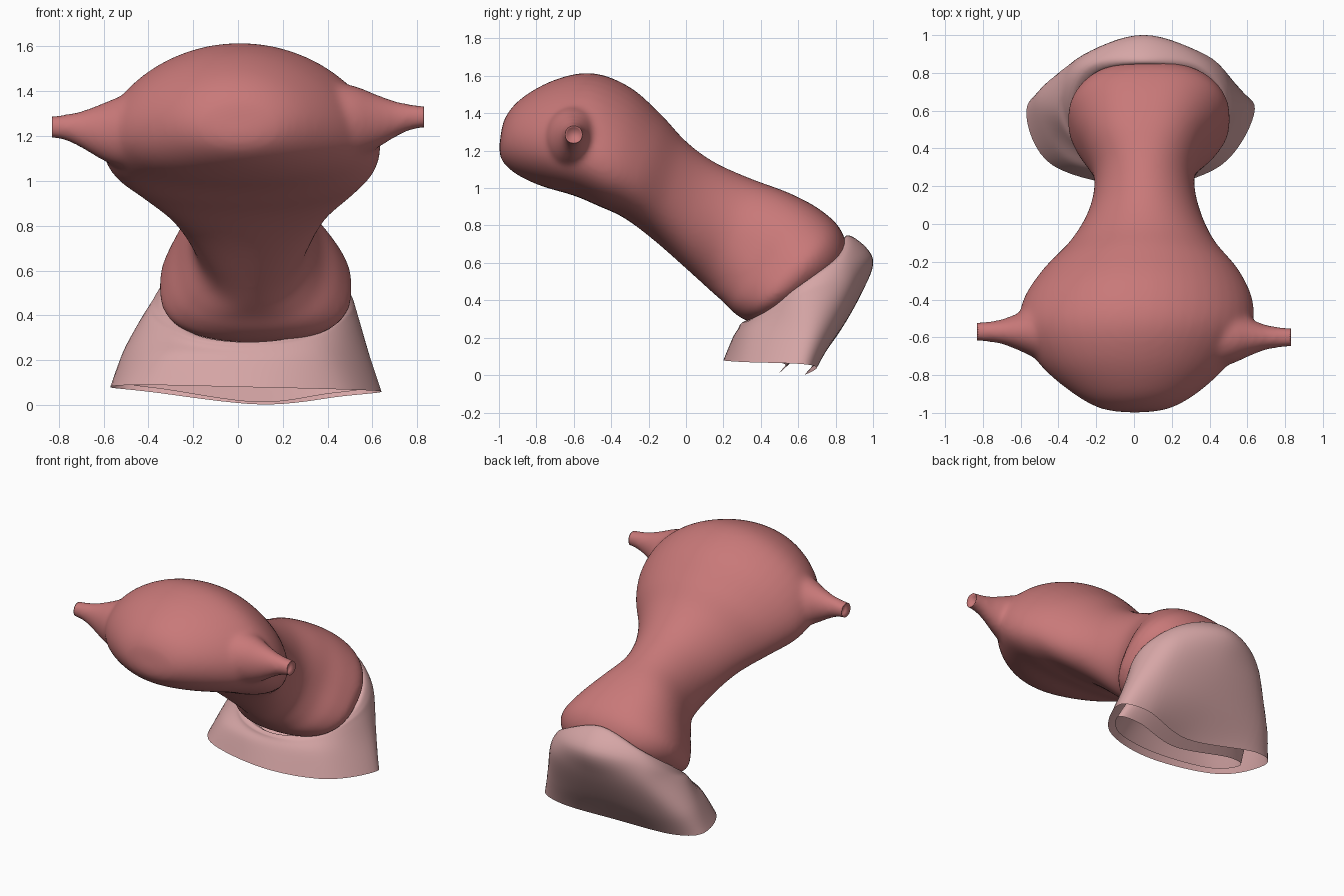
import bpy, bmesh, math
from mathutils import Vector as V

if "Cube" in bpy.data.objects:
    bpy.data.objects.remove(bpy.data.objects["Cube"])


def spline(pts, n, cyclic=False):
    """Catmull-Rom through a list of vectors, n steps per span."""
    m, out = len(pts), []
    get = (lambda i: pts[i % m]) if cyclic else (lambda i: pts[max(0, min(m - 1, i))])
    for i in range(m if cyclic else m - 1):
        a, b, c, d = (get(i + k) for k in (-1, 0, 1, 2))
        for s in range(n):
            t = s / n
            out.append(0.5 * (2 * b + (c - a) * t + (2 * a - 5 * b + 4 * c - d) * t * t
                              + (3 * b - a - 3 * c + d) * t ** 3))
    if not cyclic:
        out.append(pts[-1].copy())
    return out


def loft(bm, rings, n, caps):
    """Skin closed rings, smoothing along the length."""
    cols = [spline(list(c), n) for c in zip(*rings)]
    rows = [[bm.verts.new(p) for p in r] for r in zip(*cols)]
    k = len(rows[0])
    for a, b in zip(rows, rows[1:]):
        for i in range(k):
            j = (i + 1) % k
            bm.faces.new((a[i], a[j], b[j], b[i]))
    if caps:
        bm.faces.new(rows[0][::-1])
        bm.faces.new(rows[-1])
    bmesh.ops.recalc_face_normals(bm, faces=bm.faces[:])


def finish(bm, name, color):
    me = bpy.data.meshes.new(name)
    bm.to_mesh(me)
    bm.free()
    ob = bpy.data.objects.new(name, me)
    bpy.context.collection.objects.link(ob)
    mat = bpy.data.materials.new(name + "_material")
    mat.diffuse_color = (*color, 1)
    mat.use_nodes = True
    mat.node_tree.nodes["Principled BSDF"].inputs["Base Color"].default_value = mat.diffuse_color
    me.materials.append(mat)
    me.polygons.foreach_set("use_smooth", [True] * len(me.polygons))
    return ob


# Main body: upper (y,z), lower (y,z), x min, x max of each section
sections = [
    (-.995, 1.25, -1.0, 1.21, -.04, .05), (-.97, 1.37, -.98, 1.14, -.18, .19),
    (-.88, 1.48, -.90, 1.07, -.33, .34), (-.70, 1.58, -.77, 1.01, -.50, .50),
    (-.50, 1.615, -.60, .96, -.60, .62), (-.30, 1.54, -.47, .905, -.59, .63),
    (-.13, 1.39, -.33, .84, -.49, .56), (.00, 1.25, -.17, .72, -.34, .43),
    (.15, 1.14, .00, .57, -.24, .35), (.35, 1.05, .12, .46, -.21, .32),
    (.55, .975, .20, .39, -.26, .37), (.71, .89, .26, .33, -.32, .46),
    (.82, .79, .34, .285, -.35, .51), (.86, .67, .45, .285, -.28, .44),
    (.82, .56, .56, .33, -.15, .32), (.74, .46, .68, .40, .02, .12)]
# Sag lowers the widest point of a section
sag = [0, .05, .12, .2, .28, .32, .28, .18, .08, 0, .04, .08, .08, 0, 0, 0]
rings = []
for i, (ty, tz, by, bz, x0, x1) in enumerate(sections):
    top, bot = V(((x0 + x1) / 2, ty, tz)), V(((x0 + x1) / 2, by, bz))
    mid, up, w = (top + bot) / 2, (top - bot) / 2, V(((x1 - x0) / 2, 0, 0))
    p = .82 if i > 9 else 1       # the lower end is boxier
    ring = []
    for a in (math.tau * j / 48 for j in range(48)):
        c, s = (math.copysign(abs(f) ** p, f) for f in (math.cos(a), math.sin(a)))
        ring.append(mid + w * c + up * (s - sag[i] * math.cos(a) ** 2))
    rings.append(ring)
bm = bmesh.new()
loft(bm, rings, 5, True)

# Side horns: x, y radius, z radius, z shift; the two sides sit slightly differently
for side, y, z in ((-1, -.57, 1.24), (1, -.60, 1.285)):
    horn = []
    for x, ry, rz, dz in ((.40, .17, .17, -.01), (.52, .14, .16, -.02), (.61, .10, .125, -.02),
                          (.70, .066, .083, -.01), (.78, .054, .057, 0), (.90, .046, .044, 0)):
        horn.append([V((side * x, y + ry * math.cos(a), z + dz + rz * math.sin(a)))
                     for a in (math.tau * i / 24 for i in range(24))])
    loft(bm, horn, 4, True)
body = finish(bm, "organ_body", (.58, .19, .19))

# Blend the horns into the body
mod = body.modifiers.new("blend", 'REMESH')
mod.mode, mod.voxel_size, mod.use_smooth_shade = 'VOXEL', .016, True
mod = body.modifiers.new("soften", 'SMOOTH')
mod.factor, mod.iterations = .5, 14
dg = bpy.context.evaluated_depsgraph_get()
bm = bmesh.new()
bm.from_mesh(bpy.data.meshes.new_from_object(body.evaluated_get(dg)))
body.modifiers.clear()

# Cut the horn tips and give each a shallow recessed opening
for side in (-1, 1):
    cut = bmesh.ops.bisect_plane(bm, geom=bm.verts[:] + bm.edges[:] + bm.faces[:],
                                 plane_co=(side * .83, 0, 0), plane_no=(side, 0, 0),
                                 clear_outer=True)
    rim = [e for e in cut["geom_cut"] if isinstance(e, bmesh.types.BMEdge)]
    cap = bmesh.ops.holes_fill(bm, edges=rim, sides=0)["faces"]
    bmesh.ops.recalc_face_normals(bm, faces=bm.faces[:])
    bmesh.ops.inset_region(bm, faces=cap, thickness=.008)
    moved = {v for f in cap for v in f.verts}
    bmesh.ops.translate(bm, verts=list(moved), vec=(-side * .03, 0, 0))
bm.to_mesh(body.data)
bm.free()
body.data.polygons.foreach_set("use_smooth", [True] * len(body.data.polygons))

# Lower sleeve: eight points round each ring, starting at the front
outer = [
    [(.05, .20, .08), (.46, .31, .07), (.64, .61, .06), (.47, .70, .04),
     (.10, .635, .003), (-.40, .71, .06), (-.57, .60, .08), (-.43, .31, .09)],
    [(.05, .25, .20), (.40, .34, .22), (.58, .63, .24), (.46, .78, .22),
     (.06, .80, .20), (-.40, .78, .22), (-.51, .61, .24), (-.34, .33, .22)],
    [(.05, .28, .25), (.35, .36, .29), (.53, .62, .40), (.42, .87, .45),
     (.05, .94, .44), (-.31, .87, .45), (-.42, .60, .39), (-.25, .35, .28)],
    [(.05, .29, .27), (.34, .38, .315), (.51, .61, .45), (.40, .86, .57),
     (.05, 1.0, .62), (-.29, .86, .57), (-.37, .60, .43), (-.23, .36, .31)],
    [(.05, .31, .28), (.32, .40, .325), (.48, .61, .48), (.35, .83, .64),
     (.05, .89, .74), (-.24, .83, .64), (-.33, .60, .465), (-.20, .38, .32)]]
rows = [[V(p) for p in r] for r in outer]


def inset(row, sx, sy, dy, dz):
    c = sum(row, V((0, 0, 0))) / len(row)
    return [V((c.x + (p.x - c.x) * sx, c.y + dy + (p.y - c.y) * sy, p.z + dz)) for p in row]


# Turn over the rim and continue down as the inner wall
rows += [inset(rows[4], .86, .82, 0, -.04), inset(rows[2], .82, .78, 0, -.02),
         inset(rows[1], .82, .70, -.03, 0), inset(rows[0], .83, .55, -.08, .01)]
bm = bmesh.new()
loft(bm, [spline(r, 8, True) for r in rows], 6, False)
finish(bm, "lower_sleeve", (.67, .38, .38))
